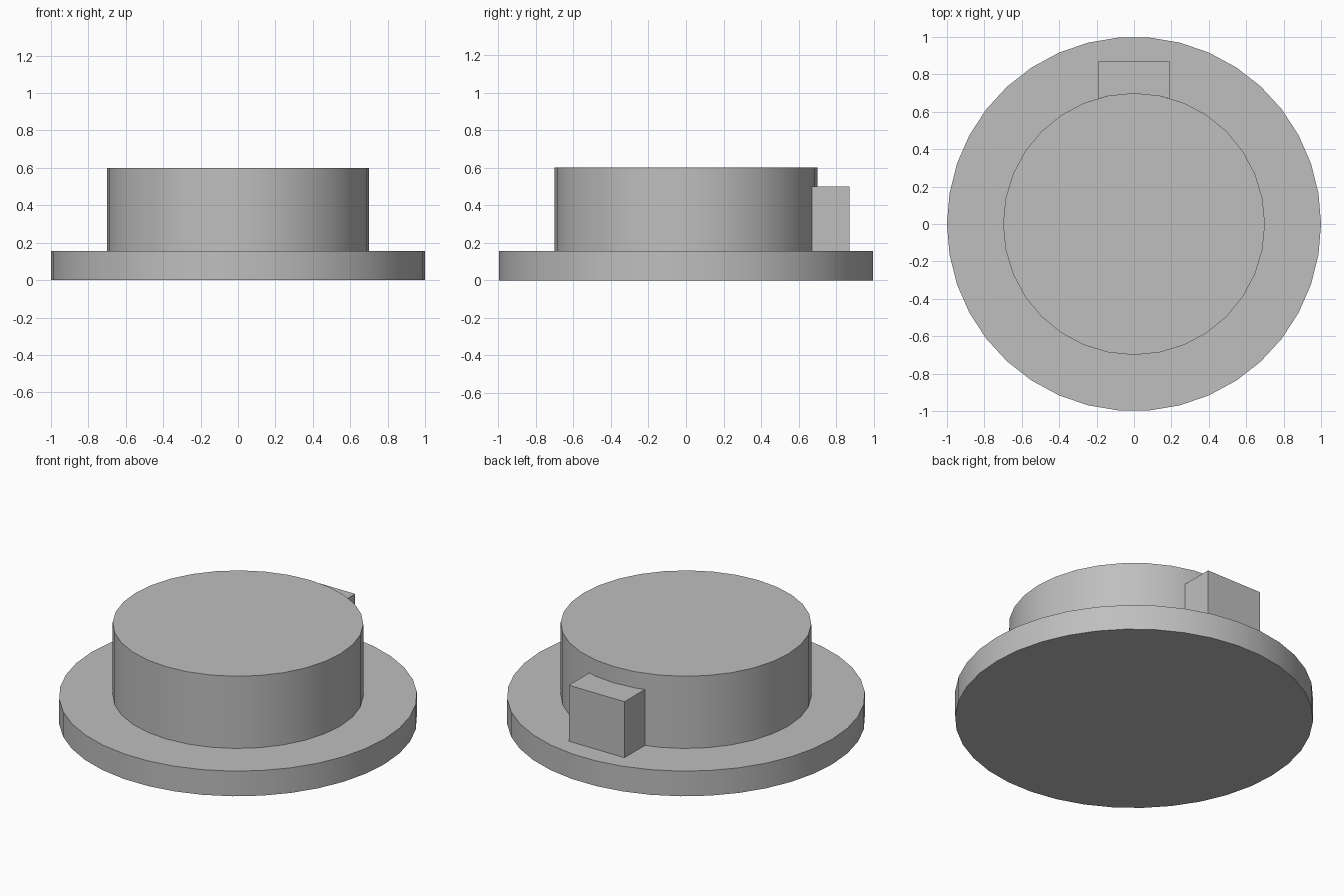
import bpy
import math

if "Cube" in bpy.data.objects:
    bpy.data.objects.remove(bpy.data.objects["Cube"], do_unlink=True)

grey = bpy.data.materials.new("plain grey")
grey.use_nodes = True
colour = (0.52, 0.52, 0.52, 1)
grey.diffuse_color = colour
grey.node_tree.nodes["Principled BSDF"].inputs["Base Color"].default_value = colour


def circle(radius, sides):
    return [(radius * math.cos(math.tau * i / sides),
             radius * math.sin(math.tau * i / sides)) for i in range(sides)]


def prism(name, outline, bottom, top):
    """Extrude a counter-clockwise outline into a closed solid."""
    n = len(outline)
    verts = [(x, y, z) for z in (bottom, top) for x, y in outline]
    faces = [tuple(reversed(range(n))), tuple(range(n, 2 * n))]
    faces += [(i, (i + 1) % n, (i + 1) % n + n, i + n) for i in range(n)]
    mesh = bpy.data.meshes.new(name)
    mesh.from_pydata(verts, [], faces)
    mesh.materials.append(grey)
    obj = bpy.data.objects.new(name, mesh)
    bpy.context.collection.objects.link(obj)
    bpy.ops.object.select_all(action="DESELECT")
    obj.select_set(True)
    bpy.context.view_layer.objects.active = obj
    bpy.ops.object.shade_smooth_by_angle(angle=math.radians(30))
    return obj


base_height, boss_radius, boss_sides = 0.155, 0.7, 32
key_half, key_back = 0.19, 0.87

# Wide round flange and the raised boss on it
prism("base_flange", circle(1.0, 38), 0, base_height)
boss = circle(boss_radius, boss_sides)
prism("round_boss", boss, base_height, 0.6)

# Locating key at the back, its inner wall following the boss facets
inner = sorted(p for p in boss if p[1] > 0 and abs(p[0]) < key_half)
corner_y = math.sqrt(boss_radius ** 2 - key_half ** 2) - 0.003
key = [(-key_half, corner_y), *inner, (key_half, corner_y),
       (key_half, key_back), (-key_half, key_back)]
prism("locating_key", key, base_height, 0.5)
